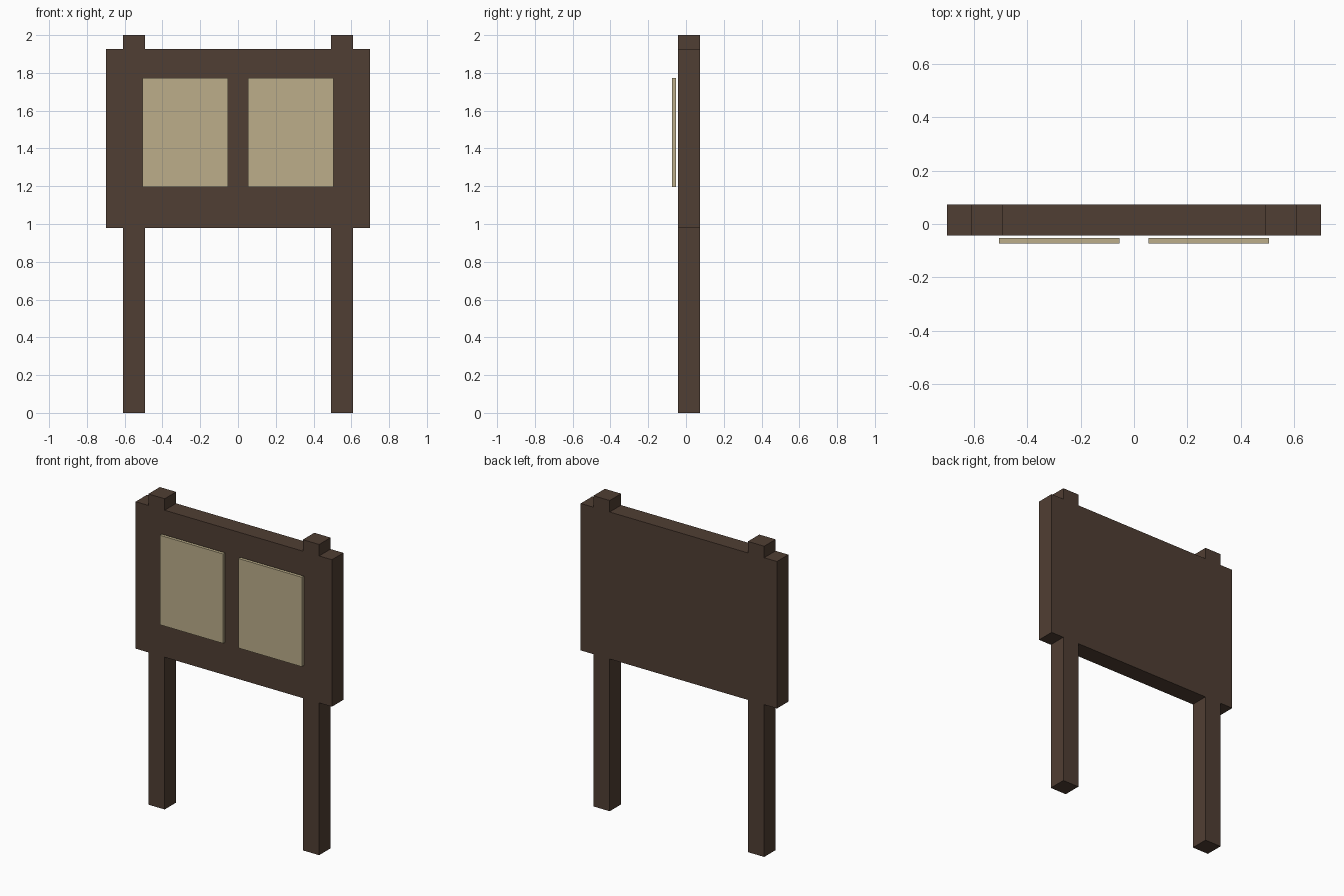
import bpy

if "Cube" in bpy.data.objects:
    bpy.data.objects.remove(bpy.data.objects["Cube"])


def material(name, r, g, b):
    lin = lambda c: ((c / 255 + 0.055) / 1.055) ** 2.4
    m = bpy.data.materials.new(name)
    m.diffuse_color = (lin(r), lin(g), lin(b), 1)
    m.use_nodes = True
    m.node_tree.nodes["Principled BSDF"].inputs["Base Color"].default_value = m.diffuse_color
    return m


def box(name, lo, hi, mat):
    bpy.ops.mesh.primitive_cube_add(size=1)
    ob = bpy.context.object
    ob.name = name
    for v in ob.data.vertices:
        v.co = [l + (c + 0.5) * (h - l) for c, l, h in zip(v.co, lo, hi)]
    ob.data.materials.append(mat)
    return ob


wood = material("dark wood", 80, 62, 51)
paper = material("parchment", 188, 174, 138)

Y0, Y1 = -0.043, 0.073      # timber depth
Z0, Z1 = 0.98, 1.926        # board bottom and top

# Board
box("notice_board", (-0.699, Y0, Z0), (0.699, Y1, Z1), wood)

for side, s in (("left", -1), ("right", 1)):
    # Post below the board and its stub above
    a, b = s * 0.55 - 0.058, s * 0.55 + 0.058
    box(side + "_post", (a, Y0, 0), (b, Y1, Z0), wood)
    box(side + "_post_top", (a, Y0, Z1), (b, Y1, 2.0), wood)
    # Notice sheet, floating just in front of the board
    c = s * 0.28
    box(side + "_notice", (c - 0.226, -0.073, 1.197),
        (c + 0.226, -0.053, 1.773), paper)
